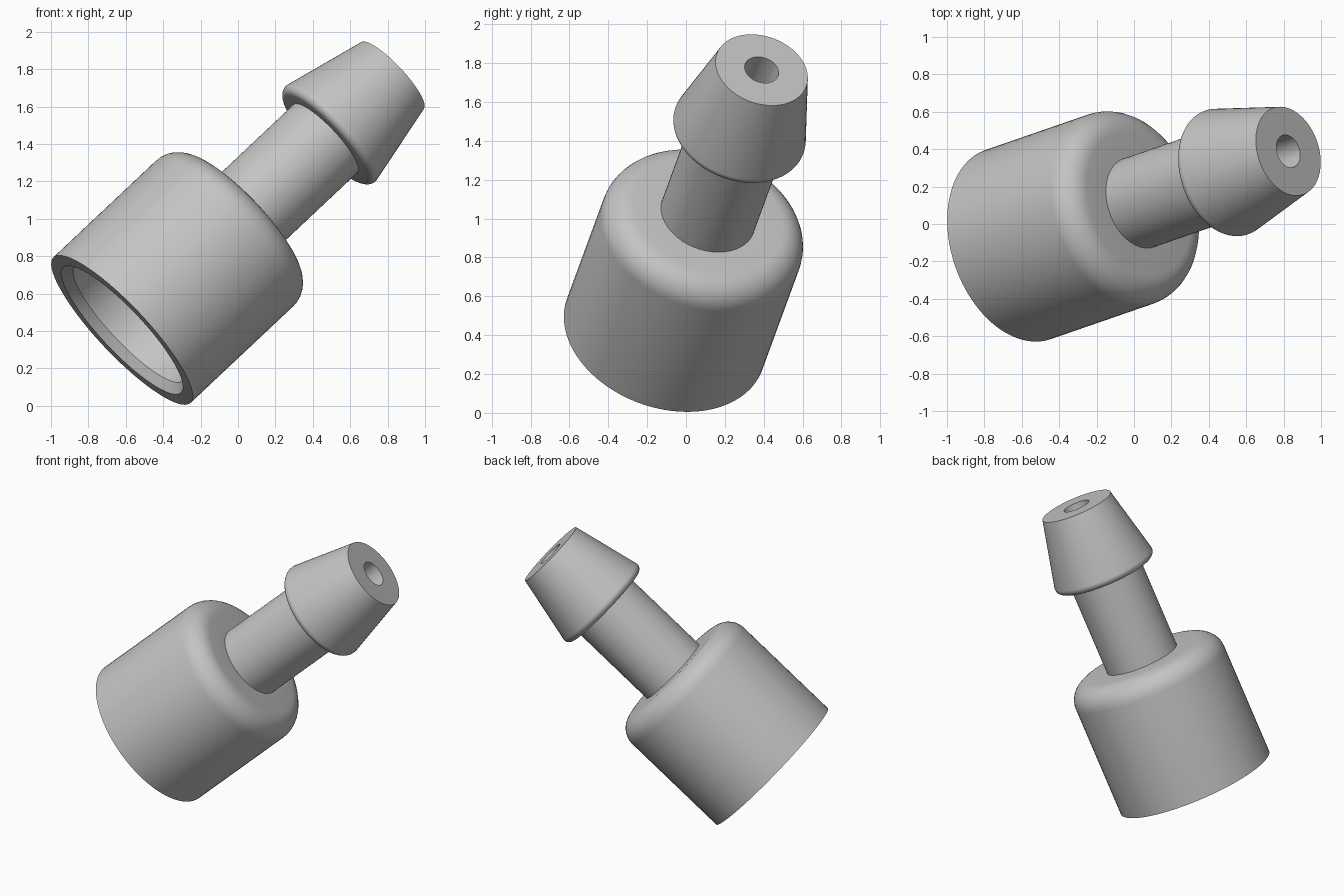
import bpy, bmesh
from math import sin, cos, radians, pi
from mathutils import Vector, Matrix

cube = bpy.data.objects.get("Cube")
if cube:
    bpy.data.objects.remove(cube, do_unlink=True)

grey = bpy.data.materials.new("light grey")
grey.use_nodes = True
colour = (0.55, 0.55, 0.55, 1)
grey.diffuse_color = colour
grey.node_tree.nodes["Principled BSDF"].inputs["Base Color"].default_value = colour

# The fitting leans along this axis, starting at the centre of its socket mouth
AXIS = Vector((0.706, 0.244, 0.6645)).normalized()
START = Vector((-0.62, -0.11, 0.405))
SEGMENTS = 72


def arc(radius, height, size, first, last, steps=8):
    """Rounded corner of a profile, angles in degrees."""
    angles = [radians(first + (last - first) * i / steps) for i in range(steps + 1)]
    return [(radius + size * cos(a), height + size * sin(a)) for a in angles]


def lathe(name, profile):
    """Turn a closed (radius, height) profile round the leaning axis."""
    bm = bmesh.new()
    verts = [bm.verts.new((r, 0, h)) for r, h in profile]
    edges = [bm.edges.new((v, verts[i - 1])) for i, v in enumerate(verts)]
    bmesh.ops.spin(bm, geom=verts + edges, cent=(0, 0, 0), axis=(0, 0, 1),
                   angle=2 * pi, steps=SEGMENTS, use_merge=True)
    bmesh.ops.remove_doubles(bm, verts=bm.verts, dist=1e-5)
    bmesh.ops.recalc_face_normals(bm, faces=bm.faces)
    mesh = bpy.data.meshes.new(name)
    bm.to_mesh(mesh)
    bm.free()
    obj = bpy.data.objects.new(name, mesh)
    bpy.context.collection.objects.link(obj)
    mesh.materials.append(grey)
    turn = Vector((0, 0, 1)).rotation_difference(AXIS).to_matrix().to_4x4()
    obj.matrix_world = Matrix.Translation(START) @ turn
    return obj


# Socket wall, rounded shoulder
socket = [(0.46, 0), (0.535, 0)] + arc(0.395, 0.776, 0.14, 0, 90)
# Slim neck
neck = [(0.25, 0.916), (0.25, 1.54)]
# Barb with a rounded lip, tapering to the tip
barb = arc(0.31, 1.58, 0.04, -90, 13) + [(0.245, 2.046)]
# Narrow bore, then the wide socket with a chamfered mouth
inside = [(0.09, 2.046), (0.09, 0.75), (0.42, 0.75), (0.42, 0.05)]

fitting = lathe("barbed_hose_fitting", socket + neck + barb + inside)

bpy.ops.object.select_all(action='DESELECT')
fitting.select_set(True)
bpy.context.view_layer.objects.active = fitting
bpy.ops.object.shade_smooth_by_angle(angle=radians(30))
